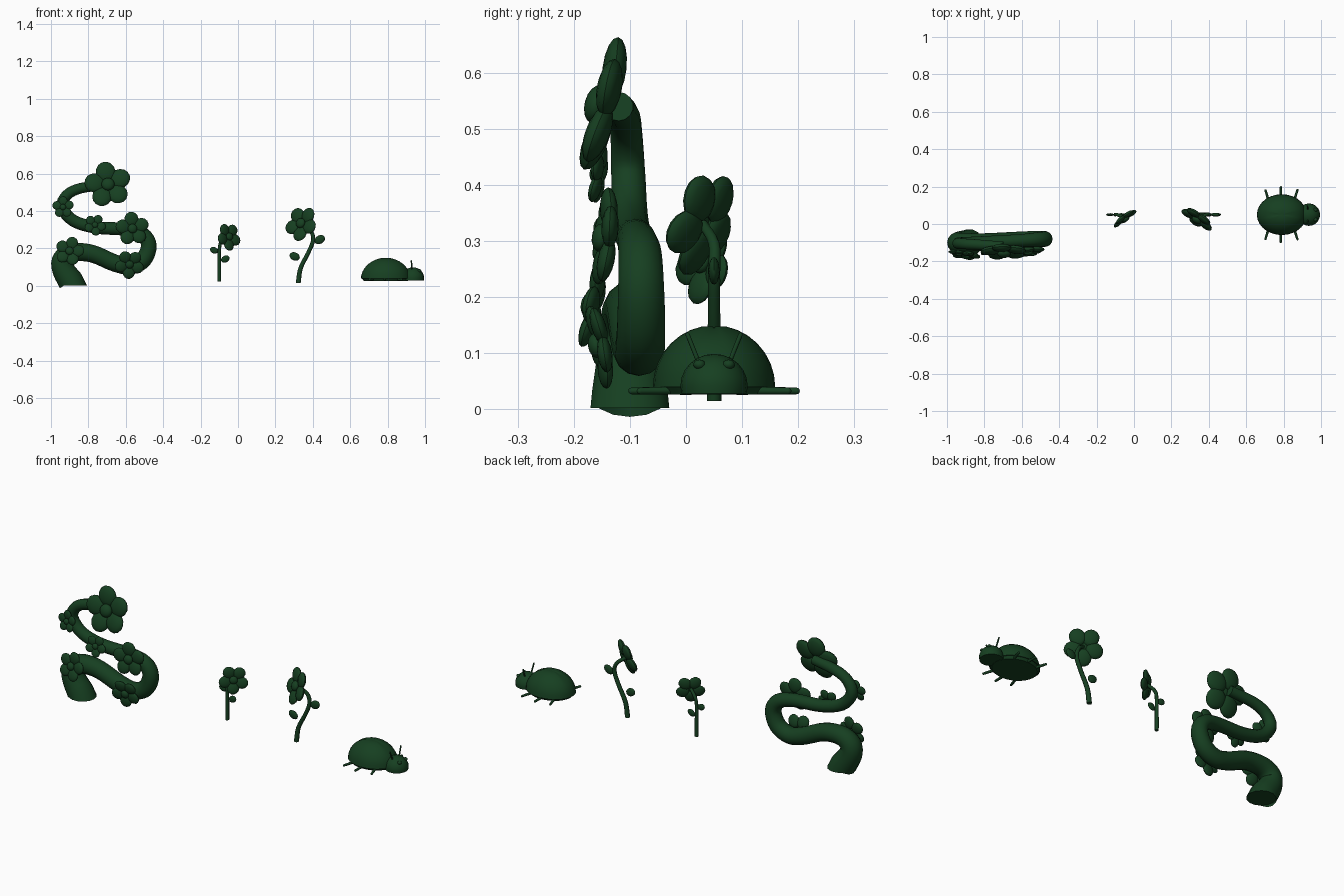
import bpy, bmesh, math
from mathutils import Vector, Matrix

if "Cube" in bpy.data.objects:
    bpy.data.objects.remove(bpy.data.objects["Cube"])

green = bpy.data.materials.new("dark_green")
green.diffuse_color = (0.008, 0.05, 0.015, 1)
green.use_nodes = True
green.node_tree.nodes["Principled BSDF"].inputs["Base Color"].default_value = green.diffuse_color


def finish(bm, name, angle=50):
    bmesh.ops.recalc_face_normals(bm, faces=bm.faces[:])
    me = bpy.data.meshes.new(name)
    bm.to_mesh(me)
    bm.free()
    ob = bpy.data.objects.new(name, me)
    bpy.context.collection.objects.link(ob)
    me.materials.append(green)
    bpy.ops.object.select_all(action='DESELECT')
    bpy.context.view_layer.objects.active = ob
    ob.select_set(True)
    bpy.ops.object.shade_smooth_by_angle(angle=math.radians(angle))
    return ob


def ball(bm, matrix, scale, u=14, v=8):
    bmesh.ops.create_uvsphere(bm, u_segments=u, v_segments=v, radius=1,
                              matrix=matrix @ Matrix.Diagonal((*scale, 1)))


def tube(name, pts, sides, steps):
    """Sweep through (x, y, z, radius) points; first ring lies flat."""
    p = [Vector(q) for q in pts]
    p = [2 * p[0] - p[1]] + p + [2 * p[-1] - p[-2]]
    path = []
    for i in range(1, len(p) - 2):
        a, b, c, d = p[i - 1:i + 3]
        for k in range(steps):
            t = k / steps
            path.append(0.5 * (2 * b + (c - a) * t + (2 * a - 5 * b + 4 * c - d) * t * t
                               + (3 * b - a - 3 * c + d) * t ** 3))
    path.append(p[-2])
    bm = bmesh.new()
    rings = []
    for i, q in enumerate(path):
        tan = (path[min(i + 1, len(path) - 1)] - path[max(i - 1, 0)]).to_3d()
        if i == 0:
            tan = Vector((0, 0, 1))
        side = tan.cross(Vector((0, 1, 0))).normalized()
        up = side.cross(tan).normalized()
        rings.append([bm.verts.new(q.to_3d() + q[3] * (side * math.cos(w) + up * math.sin(w)))
                      for w in (2 * math.pi * j / sides for j in range(sides))])
    for a, b in zip(rings, rings[1:]):
        for j in range(sides):
            k = (j + 1) % sides
            bm.faces.new((a[j], a[k], b[k], b[j]))
    bm.faces.new(rings[0])
    bm.faces.new(rings[-1])
    return finish(bm, name)


def flower(name, center, normal, R, turn):
    """Five flattened round petals around a button centre."""
    base = Matrix.Translation(center) @ Vector(normal).to_track_quat('Z', 'Y').to_matrix().to_4x4()
    bm = bmesh.new()
    for k in range(5):
        m = base @ Matrix.Rotation(math.radians(turn + 72 * k), 4, 'Z') \
            @ Matrix.Translation((0.57 * R, 0, 0)) @ Matrix.Rotation(math.radians(-8), 4, 'Y')
        ball(bm, m, (0.45 * R, 0.42 * R, 0.17 * R))
    ball(bm, base @ Matrix.Translation((0, 0, 0.12 * R)), (0.28 * R, 0.28 * R, 0.17 * R))
    return finish(bm, name)


def leaf(name, center, tilt, r):
    bm = bmesh.new()
    m = Matrix.Translation(center) @ Matrix.Rotation(math.radians(tilt), 4, 'Y')
    ball(bm, m, (r * 1.2, r * 0.4, r * 0.9), 12, 8)
    return finish(bm, name)


def rod(bm, a, b, r0, r1):
    a, b = Vector(a), Vector(b)
    d = b - a
    m = Matrix.Translation((a + b) / 2) @ d.to_track_quat('Z', 'Y').to_matrix().to_4x4()
    bmesh.ops.create_cone(bm, cap_ends=True, segments=8, radius1=r0, radius2=r1,
                          depth=d.length, matrix=m)
    ball(bm, Matrix.Translation(b), (r1, r1, r1), 8, 6)


# Winding vine
tube("vine", [
    (-.88, -.10, .003, .072), (-.935, -.10, .09, .060), (-.935, -.10, .145, .055),
    (-.88, -.098, .178, .050), (-.78, -.095, .172, .047), (-.66, -.088, .122, .046),
    (-.575, -.083, .105, .045), (-.505, -.08, .14, .044), (-.477, -.08, .215, .042),
    (-.51, -.082, .275, .039), (-.60, -.088, .302, .035), (-.76, -.095, .312, .033),
    (-.88, -.10, .348, .032), (-.94, -.103, .42, .031), (-.915, -.106, .485, .029),
    (-.84, -.11, .522, .028), (-.70, -.12, .54, .026)], 14, 4)

# Blossoms on the vine
flower("vine_top_flower", (-.695, -.145, .54), (0, -1, .26), .125, 100)
for i, (x, y, z, R, turn, n) in enumerate([
        (-.935, -.155, .42, .058, 20, (-.15, -1, .15)),
        (-.765, -.148, .325, .058, 60, (.1, -1, .2)),
        (-.565, -.142, .305, .09, 95, (.1, -1, .1)),
        (-.90, -.165, .185, .078, 75, (-.1, -1, .2)),
        (-.58, -.152, .115, .078, 50, (.1, -1, -.2))]):
    flower(f"vine_flower_{i + 1}", (x, y, z), n, R, turn)

# Small standing flower
tube("small_stem", [(-.10, .05, .022, .010), (-.10, .05, .10, .010), (-.10, .05, .19, .009),
                    (-.09, .05, .235, .009), (-.055, .035, .265, .008)], 8, 4)
flower("small_flower", (-.05, .033, .262), (.6, -.8, .15), .075, 50)
leaf("small_leaf_left", (-.128, .05, .19), 25, .019)
leaf("small_leaf_right", (-.068, .05, .143), -30, .020)

# Large standing flower
tube("large_stem", [(.322, .05, .015, .013), (.335, .05, .095, .012), (.375, .05, .175, .011),
                    (.402, .05, .245, .011), (.388, .05, .295, .010), (.345, .03, .33, .009)], 8, 4)
flower("large_flower", (.34, .03, .332), (-.53, -.8, .3), .097, 55)
leaf("large_leaf_right", (.437, .05, .247), -30, .025)
leaf("large_leaf_left", (.303, .05, .157), 25, .024)

# Beetle shell: two dome halves with a shallow seam
bm = bmesh.new()
ball(bm, Matrix.Translation((.79, .05, .04)), (.133, .109, .11), 28, 16)
bmesh.ops.bisect_plane(bm, geom=bm.verts[:] + bm.edges[:] + bm.faces[:], dist=1e-5,
                       plane_co=(0, 0, .04), plane_no=(0, 0, -1), clear_outer=True)
bmesh.ops.holes_fill(bm, edges=[e for e in bm.edges if e.is_boundary])
for v in bm.verts:
    if abs(v.co.y - .05) < 1e-4 and v.co.z > .05:
        v.co.z -= .003
finish(bm, "beetle_shell")

# Beetle belly plate
bm = bmesh.new()
bmesh.ops.create_cone(bm, cap_ends=True, segments=28, radius1=.9, radius2=.98, depth=.014,
                      matrix=Matrix.Translation((.79, .05, .034)) @ Matrix.Diagonal((.131, .107, 1, 1)))
finish(bm, "beetle_belly", 30)

# Beetle head with flat underside
bm = bmesh.new()
ball(bm, Matrix.Translation((.935, .05, .042)), (.06, .06, .057), 20, 12)
bmesh.ops.bisect_plane(bm, geom=bm.verts[:] + bm.edges[:] + bm.faces[:], dist=1e-5,
                       plane_co=(0, 0, .028), plane_no=(0, 0, -1), clear_outer=True)
bmesh.ops.holes_fill(bm, edges=[e for e in bm.edges if e.is_boundary])
finish(bm, "beetle_head")

# Beetle eyes, antennae and legs on both sides
eyes, antennae, legs = bmesh.new(), bmesh.new(), bmesh.new()
for s in (-1, 1):
    ball(eyes, Matrix.Translation((.97, .05 + s * .026, .08)), (.011, .011, .009), 10, 6)
    rod(antennae, (.93, .05 + s * .028, .085), (.927, .05 + s * .047, .133), .004, .004)
    for x0, x1, y in ((.73, .703, .13), (.785, .785, .147), (.845, .874, .132)):
        rod(legs, (x0, .05 + s * .04, .034), (x1, .05 + s * y, .033), .008, .006)
finish(eyes, "beetle_eyes")
finish(antennae, "beetle_antennae")
finish(legs, "beetle_legs")
